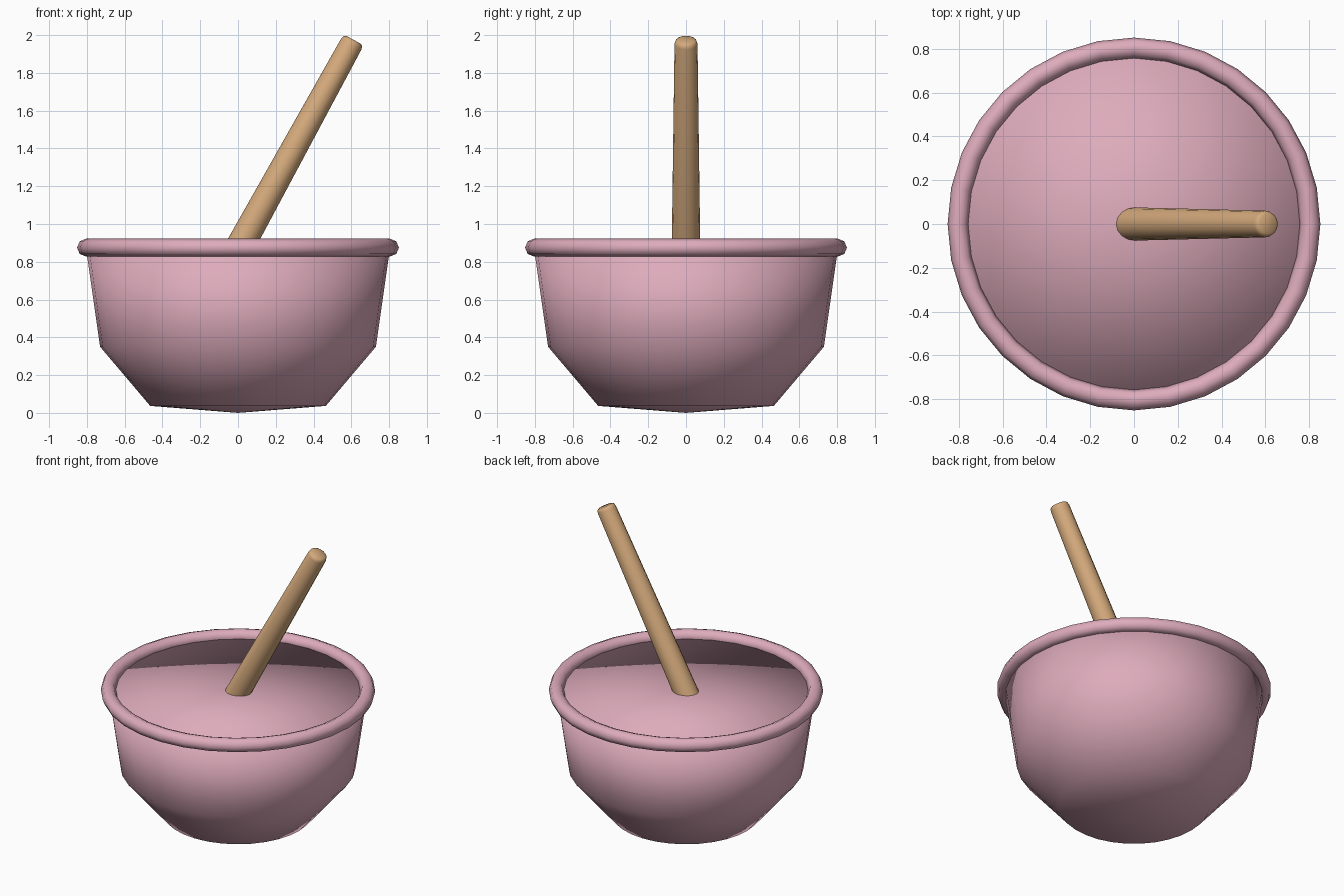
import bpy, bmesh, math
from mathutils import Vector, Matrix

if "Cube" in bpy.data.objects:
    bpy.data.objects.remove(bpy.data.objects["Cube"])


def material(name, rgb):
    m = bpy.data.materials.new(name)
    m.diffuse_color = (*rgb, 1.0)
    m.use_nodes = True
    m.node_tree.nodes["Principled BSDF"].inputs["Base Color"].default_value = m.diffuse_color
    return m


def lathe(name, profile, segments, mat):
    """Spin (radius, z) points about z; points at radius 0 become poles."""
    bm = bmesh.new()
    rings = []
    for r, z in profile:
        if r == 0:
            rings.append([bm.verts.new((0, 0, z))] * segments)
        else:
            rings.append([bm.verts.new((r * math.cos(a), r * math.sin(a), z))
                          for a in (2 * math.pi * i / segments for i in range(segments))])
    for low, high in zip(rings, rings[1:]):
        for i in range(segments):
            j = (i + 1) % segments
            corners = dict.fromkeys((low[i], low[j], high[j], high[i]))
            bm.faces.new(list(corners))
    bmesh.ops.recalc_face_normals(bm, faces=bm.faces)
    for f in bm.faces:
        f.smooth = True
    mesh = bpy.data.meshes.new(name)
    bm.to_mesh(mesh)
    bm.free()
    mesh.materials.append(mat)
    ob = bpy.data.objects.new(name, mesh)
    bpy.context.collection.objects.link(ob)
    return ob


pink = material("pink_glaze", (0.73, 0.41, 0.50))
wood = material("light_wood", (0.66, 0.40, 0.20))

# Closed bowl body: its smooth-shaded flat top is the filling
lathe("bowl", [(0, 0), (0.465, 0.037), (0.73, 0.35), (0.805, 0.872), (0, 0.872)], 32, pink)

# Rolled rim
bpy.ops.mesh.primitive_torus_add(major_radius=0.805, minor_radius=0.047,
                                 major_segments=32, minor_segments=8,
                                 location=(0, 0, 0.875))
rim = bpy.context.object
rim.name = "rim"
rim.data.materials.append(pink)
bpy.ops.object.shade_smooth()

# Leaning, tapered handle with a bevelled end, placed by its top centre
top = Vector((0.612, 0, 1.975))
length = 1.45
handle = lathe("handle", [(0, -length), (0.078, -length), (0.061, -0.025),
                          (0.056, -0.008), (0.045, 0), (0, 0)], 16, wood)
handle.data.transform(Matrix.Translation(top) @ Matrix.Rotation(math.radians(28.8), 4, 'Y'))
bpy.ops.object.select_all(action='DESELECT')
handle.select_set(True)
bpy.context.view_layer.objects.active = handle
bpy.ops.object.shade_smooth_by_angle(angle=math.radians(40))
